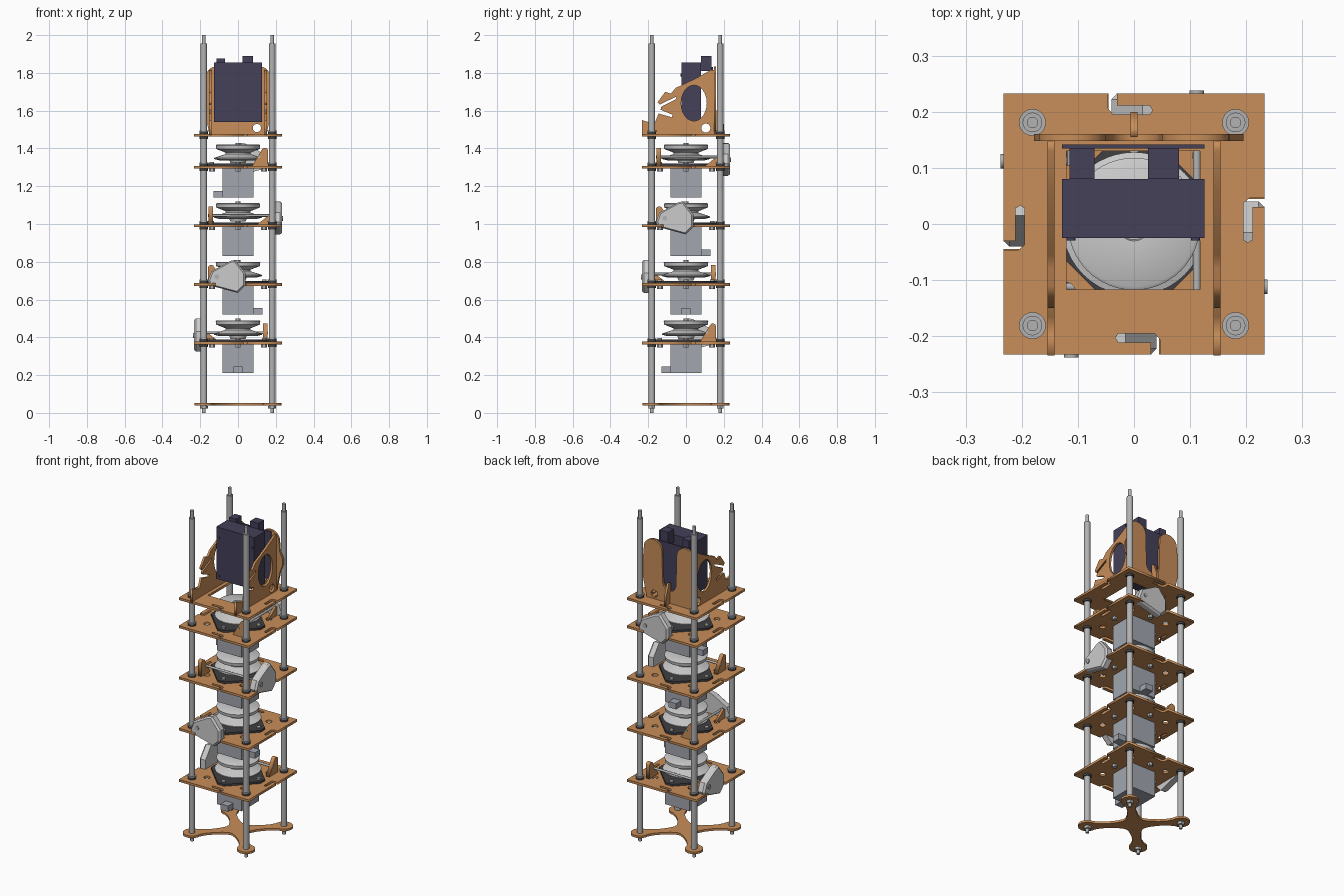
import bpy, bmesh
from math import sin, cos, pi, radians
from mathutils import Matrix, Vector

if "Cube" in bpy.data.objects:
    bpy.data.objects.remove(bpy.data.objects["Cube"])


def material(name, rgb):
    m = bpy.data.materials.new(name)
    m.diffuse_color = (*rgb, 1)
    m.use_nodes = True
    m.node_tree.nodes["Principled BSDF"].inputs["Base Color"].default_value = m.diffuse_color
    return m


WOOD = material("wood", (0.58, 0.27, 0.10))
NAVY = material("navy", (0.058, 0.052, 0.10))
BLACK = material("rubber", (0.05, 0.05, 0.055))
MOTOR = material("motor_grey", (0.36, 0.38, 0.43))
STEEL = material("steel", (0.45, 0.45, 0.45))
I4 = Matrix.Identity(4)
YZ = Matrix(((0, 0, 1, 0), (1, 0, 0, 0), (0, 1, 0, 0), (0, 0, 0, 1)))   # profile in y-z
XZ = Matrix(((1, 0, 0, 0), (0, 0, -1, 0), (0, 1, 0, 0), (0, 0, 0, 1)))  # profile in x-z


def move(x, y, z):
    return Matrix.Translation((x, y, z))


def add(name, bm, mat, matrix, smooth=False):
    bmesh.ops.remove_doubles(bm, verts=bm.verts, dist=1e-5)
    bmesh.ops.recalc_face_normals(bm, faces=bm.faces)
    me = bpy.data.meshes.new(name)
    bm.to_mesh(me)
    bm.free()
    ob = bpy.data.objects.new(name, me)
    bpy.context.collection.objects.link(ob)
    ob.matrix_world = matrix
    if mat:
        me.materials.append(mat)
    if smooth:
        bpy.ops.object.select_all(action='DESELECT')
        ob.select_set(True)
        bpy.context.view_layer.objects.active = ob
        bpy.ops.object.shade_smooth_by_angle(angle=radians(35))
    return ob


def box(name, lo, hi, mat, M=I4):
    bm = bmesh.new()
    bmesh.ops.create_cube(bm, size=1)
    lo, hi = Vector(lo), Vector(hi)
    for v in bm.verts:
        v.co = Vector([(lo[i] + hi[i]) / 2 + v.co[i] * (hi[i] - lo[i]) for i in range(3)])
    return add(name, bm, mat, M)


def lathe(name, profile, mat, M=I4, seg=32):
    bm = bmesh.new()
    vs = [bm.verts.new((r, 0, z)) for r, z in profile]
    es = [bm.edges.new(p) for p in zip(vs, vs[1:])]
    bmesh.ops.spin(bm, geom=vs + es, cent=(0, 0, 0), axis=(0, 0, 1), angle=2 * pi, steps=seg)
    return add(name, bm, mat, M, seg > 6)


def cyl(name, r, z0, z1, mat, M=I4, seg=20):
    return lathe(name, [(0, z0), (r, z0), (r, z1), (0, z1)], mat, M, seg)


def plate(name, loops, t, mat, M=I4):
    """Flat sheet: first loop is the outline, the others are holes."""
    cu = bpy.data.curves.new(name, 'CURVE')
    cu.dimensions, cu.fill_mode, cu.extrude = '2D', 'BOTH', t / 2
    for loop in loops:
        s = cu.splines.new('POLY')
        s.points.add(len(loop) - 1)
        for p, c in zip(s.points, loop):
            p.co = (c[0], c[1], 0, 1)
        s.use_cyclic_u = True
    tmp = bpy.data.objects.new("tmp", cu)
    bpy.context.collection.objects.link(tmp)
    me = bpy.data.meshes.new_from_object(tmp.evaluated_get(bpy.context.evaluated_depsgraph_get()))
    bm = bmesh.new()
    bm.from_mesh(me)
    bpy.data.objects.remove(tmp)
    bpy.data.meshes.remove(me)
    return add(name, bm, mat, M)


def arc(cx, cy, rx, ry, a0=0, a1=345, n=24):
    return [(cx + rx * cos(radians(a0 + (a1 - a0) * i / (n - 1))),
             cy + ry * sin(radians(a0 + (a1 - a0) * i / (n - 1)))) for i in range(n)]


# Square deck outline with one edge cut-out per side
H = 0.233
SLOT = [(-.047, H), (-.047, .207), (-.037, .195), (.028, .195), (.033, .203), (.028, .211), (-.03, .211), (-.03, H)]
NOTCH = [(-.045, H), (-.045, .188), (.12, .188), (.12, H)]


def deck_outline(sides):
    pts = []
    for k, cut in enumerate(sides):
        for x, y in [(-H, H)] + cut:
            for _ in range(k):
                x, y = y, -x
            pts.append((x, y))
    return pts


C = 0.181
CORNERS = [(sx * C, sy * C) for sx in (1, -1) for sy in (1, -1)]
LEVELS = [0.37, 0.68, 0.99, 1.30]

# Four threaded rods with nuts and rubber collars
for x, y in CORNERS:
    cyl("support_rod", .0175, .03, 1.955, STEEL, move(x, y, 0))
    cyl("rod_thread", .010, 0, 2.0, STEEL, move(x, y, 0), 12)
    cyl("rod_nut", .021, .022, .037, STEEL, move(x, y, 0), 6)
    for z in LEVELS + [1.47]:
        cyl("rod_collar", .023, -.02, .02, BLACK, move(x, y, z))
        cyl("rod_washer", .024, .02, .025, STEEL, move(x, y, z))

# Cross-shaped base
cross = []
half = [(.055, .042), (.09, .03), (.14, .024), (.185, .026)]
for k in range(4):
    a = radians(45 + 90 * k)
    arm = [(u, -v) for u, v in half] + arc(.256, 0, .05, .05, -135, 135, 20) + half[::-1]
    cross += [(u * cos(a) - v * sin(a), u * sin(a) + v * cos(a)) for u, v in arm]
plate("base_cross", [cross], .013, WOOD, move(0, 0, .045))

# Winch stages, each turned a quarter from the one below
PULLEY = [(0, .022), (.04, .022), (.045, .036), (.095, .036), (.128, .044), (.128, .05), (.066, .07),
          (.066, .078), (.115, .097), (.118, .116), (.112, .12), (.03, .12), (.028, .114), (0, .114)]
GUARD = [(.16, .02), (.14, .07), (.04, .125), (.015, .13), (-.04, .06), (-.04, -.005), (0, -.045), (.15, -.005)]
for k, z in enumerate(LEVELS):
    S = move(0, 0, z) @ Matrix.Rotation(radians(90 * k), 4, 'Z')
    holes = [arc(sx * .122, sy * .122, .018, .018) for sx in (1, -1) for sy in (1, -1)]
    plate("stage_deck", [deck_outline([SLOT, SLOT, SLOT, NOTCH])] + holes, .014, WOOD, S)
    # motor with plug
    box("motor", (-.082, -.082, -.16), (.082, .082, -.007), MOTOR, S)
    box("motor_plug", (-.025, -.13, -.16), (.025, -.08, -.125), MOTOR, S)
    d, c = .165, .022
    plate("motor_flange", [[(d, -c), (d, c), (c, d), (-c, d), (-d, c), (-d, -c), (-c, -d), (c, -d)]],
          .012, BLACK, S @ move(0, 0, .013))
    for i in range(4):
        B = S @ Matrix.Rotation(i * pi / 2, 4, 'Z') @ move(.138, 0, 0)
        cyl("flange_bolt", .012, .019, .027, STEEL, B, 12)
        cyl("flange_nut", .015, -.023, -.007, STEEL, B, 6)
    # pulley
    cyl("motor_shaft", .012, 0, .13, STEEL, S, 16)
    lathe("pulley", PULLEY, None, S, 48)
    # cord bracket, rib and cord guide
    plate("cord_bracket", [[(.075, .007), (.16, .007)] + arc(.142, .085, .018, .018, 0, 150, 8)],
          .024, WOOD, S @ move(.145, 0, 0) @ YZ)
    plate("guard_rib", [[(-.1, .007), (-.185, .007), (-.185, .06), (-.175, .065)]],
          .014, WOOD, S @ move(0, .125, 0) @ XZ)
    cyl("cord_guide", .007, -.19, .16, STEEL, S @ move(0, .112, .055) @ Matrix.Rotation(pi / 2, 4, 'Y'), 12)
    # tapered outer guard hanging over the deck edge
    bm = bmesh.new()
    rings = [[bm.verts.new((x, .06 + (y - .06) * f, .04 + (h - .04) * f)) for y, h in GUARD]
             for x, f in ((-.19, 1), (-.222, 1), (-.233, .9))]
    n = len(GUARD)
    for r0, r1 in zip(rings, rings[1:]):
        for i in range(n):
            bm.faces.new((r0[i], r0[(i + 1) % n], r1[(i + 1) % n], r1[i]))
    bm.faces.new(rings[0])
    bm.faces.new(rings[-1])
    add("cord_guard", bm, None, S)
    cyl("guard_pin", .013, -.238, -.228, STEEL, S @ move(0, .112, .04) @ Matrix.Rotation(pi / 2, 4, 'Y'), 16)

# Top deck with square opening
T = 1.47
plate("top_deck", [deck_outline([SLOT] * 4), [(-.12, -.117), (.118, -.117), (.118, .13), (-.12, .13)]],
      .014, WOOD, move(0, 0, T))

# Side brackets with claw slots and oval window
side = [(-.234, T), (-.234, 1.55), (-.2, 1.54), (-.165, 1.535), (-.145, 1.585), (-.075, 1.565), (-.07, 1.578),
        (-.135, 1.605), (-.13, 1.622), (-.055, 1.66), (-.05, 1.675), (-.14, 1.632), (-.15, 1.645),
        (-.11, 1.70), (-.08, 1.69), (-.055, 1.72), (.06, 1.775), (.13, 1.815), (.152, 1.815), (.152, T)]
for x in (-.148, .148):
    plate("side_bracket", [side, arc(.042, 1.64, .068, .095), arc(.105, 1.508, .024, .024)],
          .013, WOOD, move(x, 0, 0) @ YZ)

# Back bracket: two rounded uprights, U gap and rear rib
back = ([(.15, T), (.178, 1.60), (.195, 1.64), (.195, 1.68), (.175, 1.72)] + arc(.11, 1.78, .06, .055, 0, 180, 14)
        + arc(0, 1.60, .045, .05, 0, -180, 14) + arc(-.11, 1.78, .06, .055, 0, 180, 14)
        + [(-.178, 1.70), (-.178, 1.60), (-.15, T)])
plate("back_bracket", [back, arc(.1, 1.508, .022, .022)], .012, WOOD, move(0, .154, 0) @ XZ)
plate("back_rib", [[(.155, T), (.2, T), (.2, 1.53), (.175, 1.6), (.155, 1.6)]], .013, WOOD, YZ)

# Battery box with rear board, two terminals and screws
box("battery_box", (-.128, -.025, 1.54), (.126, .08, 1.855), NAVY)
box("rear_board", (-.128, .135, 1.54), (.126, .142, 1.83), NAVY)
box("terminal_left", (-.115, .08, 1.81), (-.07, .135, 1.875), NAVY)
box("terminal_right", (.025, .08, 1.81), (.08, .135, 1.89), NAVY)
for x in (-.112, .11):
    for z in (1.56, 1.79):
        cyl("box_screw", .008, 0, .004, NAVY, move(x, -.025, z) @ Matrix.Rotation(pi / 2, 4, 'X'), 12)
